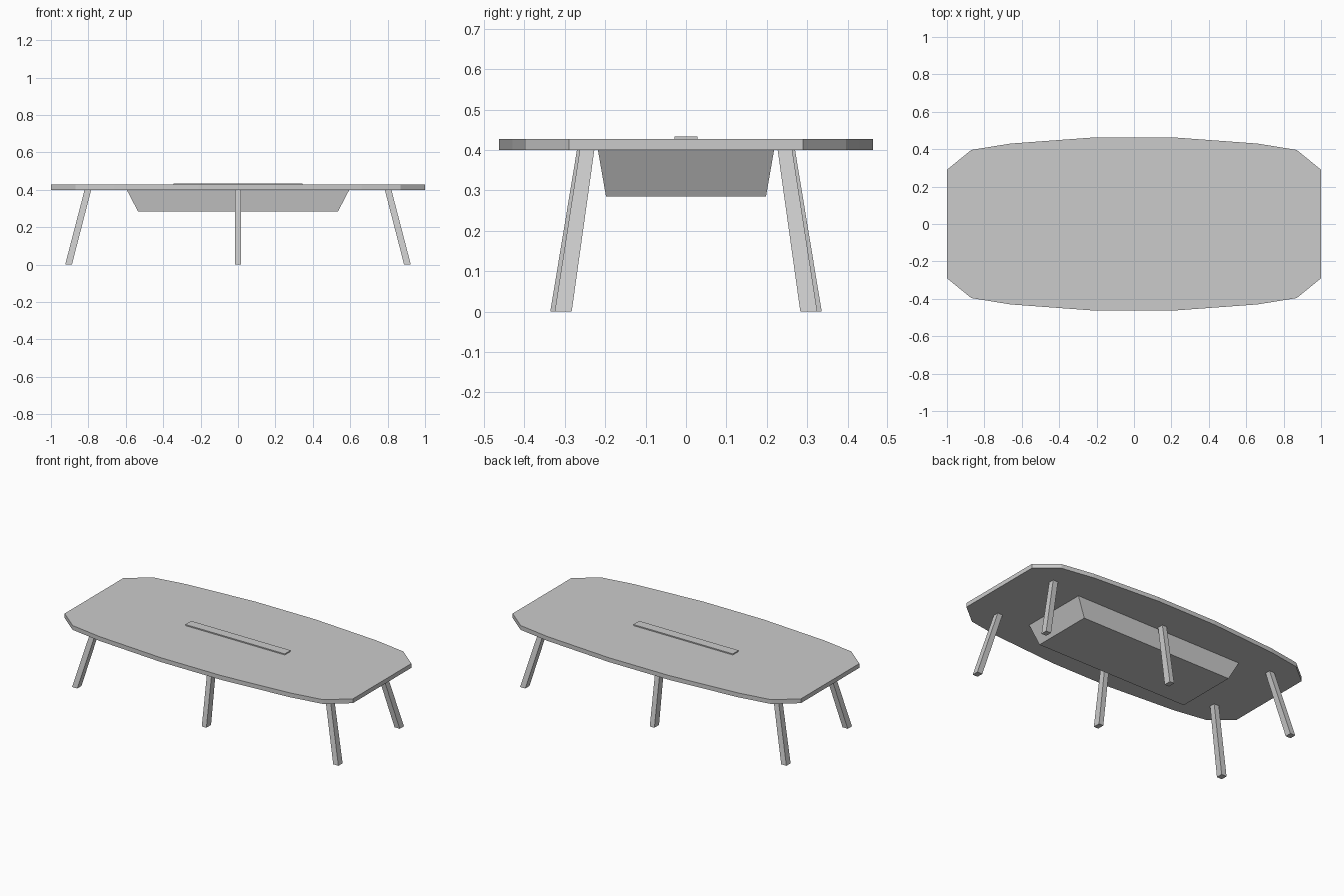
import bpy, bmesh

# Remove the default object
cube = bpy.data.objects.get("Cube")
if cube:
    bpy.data.objects.remove(cube, do_unlink=True)

# Single flat colour
grey = bpy.data.materials.new("light grey")
grey.use_nodes = True
colour = (0.6, 0.6, 0.6, 1)
grey.diffuse_color = colour
grey.node_tree.nodes["Principled BSDF"].inputs["Base Color"].default_value = colour


def loft(name, low, z_low, high, z_high):
    """Solid between two matching horizontal outlines."""
    bm = bmesh.new()
    a = [bm.verts.new((x, y, z_low)) for x, y in low]
    b = [bm.verts.new((x, y, z_high)) for x, y in high]
    bm.faces.new(a)
    bm.faces.new(b)
    n = len(a)
    for i in range(n):
        j = (i + 1) % n
        bm.faces.new((a[i], a[j], b[j], b[i]))
    bmesh.ops.recalc_face_normals(bm, faces=bm.faces)
    mesh = bpy.data.meshes.new(name)
    bm.to_mesh(mesh)
    bm.free()
    mesh.materials.append(grey)
    obj = bpy.data.objects.new(name, mesh)
    bpy.context.collection.objects.link(obj)
    return obj


def rect(x0, x1, y0, y1):
    return [(x0, y0), (x1, y0), (x1, y1), (x0, y1)]


UNDER, TOP = 0.4, 0.427

# Faceted boat-shaped top, one quarter mirrored both ways
quarter = [(1, 0.29), (0.87, 0.396), (0.66, 0.43), (0.21, 0.463)]
half = quarter + [(-x, y) for x, y in reversed(quarter)]
outline = half + [(x, -y) for x, y in reversed(half)]
loft("table_top", outline, UNDER, outline, TOP)

# Cable hatch on the top
hatch = rect(-0.345, 0.345, -0.029, 0.029)
loft("cable_hatch", hatch, TOP, hatch, 0.434)

# Tapered cable tray under the top
loft("cable_tray", rect(-0.535, 0.535, -0.198, 0.198), 0.285,
     rect(-0.595, 0.595, -0.218, 0.218), UNDER)

# Splayed legs: a middle one and two corner ones on each side
for side, s in (("front", -1), ("back", 1)):
    loft(side + "_middle_leg",
         rect(-0.016, 0.016, s * 0.29, s * 0.336), 0,
         rect(-0.016, 0.016, s * 0.232, s * 0.27), UNDER)
    for end, e in (("left", 1), ("right", -1)):
        loft(side + "_" + end + "_leg",
             rect(e * 0.888, e * 0.924, s * 0.283, s * 0.325), 0,
             rect(e * 0.785, e * 0.82, s * 0.227, s * 0.263), UNDER)
